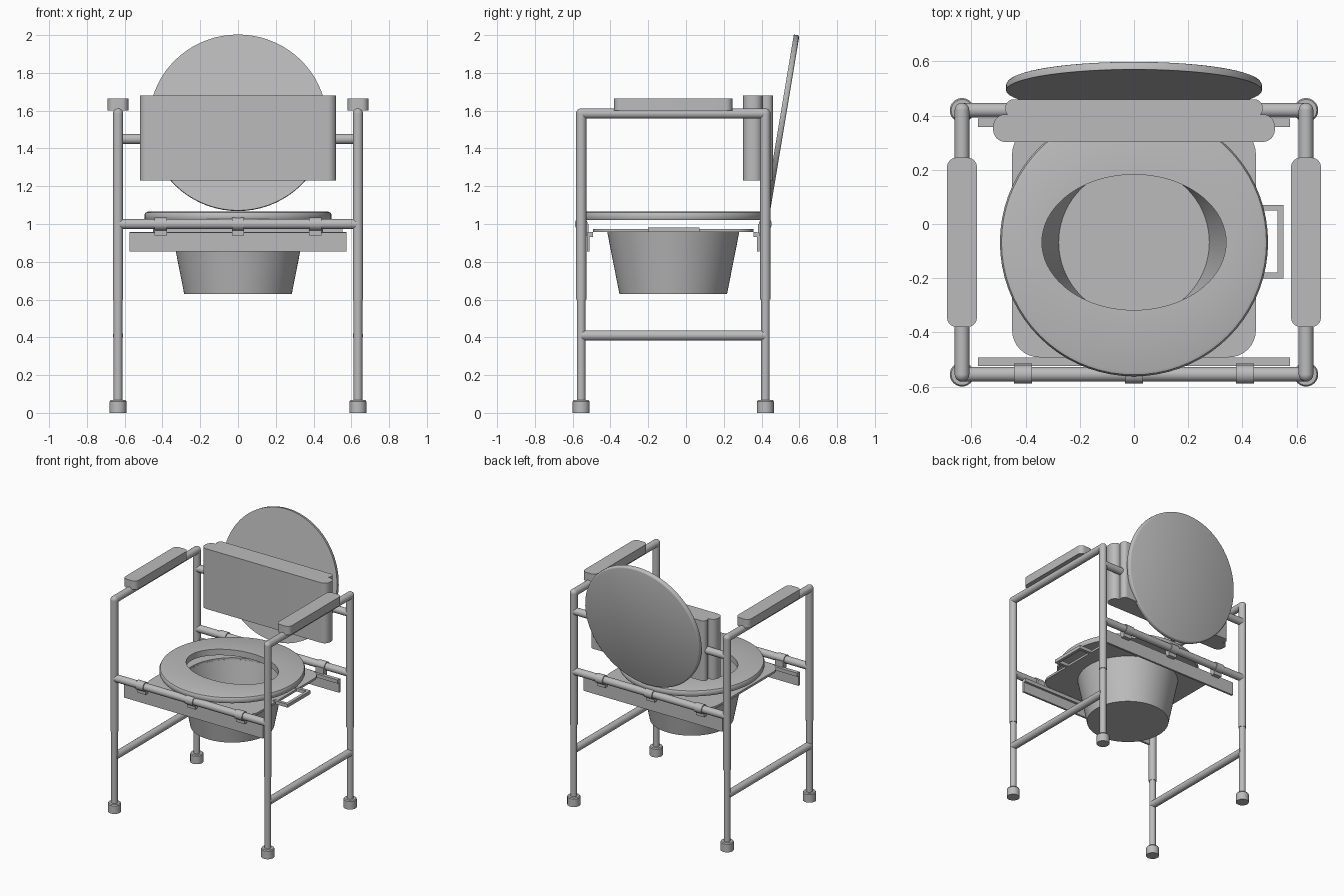
import bpy, bmesh, math
from mathutils import Vector, Matrix

cube = bpy.data.objects.get("Cube")
if cube:
    bpy.data.objects.remove(cube, do_unlink=True)

grey = bpy.data.materials.new("plain grey")
grey.use_nodes = True
COLOUR = (0.5, 0.5, 0.5, 1)
grey.diffuse_color = COLOUR
grey.node_tree.nodes["Principled BSDF"].inputs["Base Color"].default_value = COLOUR

# Shared layout
LEG_X, FRONT_Y, BACK_Y, MID_Y = 0.635, -0.555, 0.42, -0.0675
TUBE = 0.027
SIDES = (("right", -1), ("left", 1))
ENDS = (("front", FRONT_Y, -1), ("back", BACK_Y, 1))


def finish(name, bm):
    bmesh.ops.recalc_face_normals(bm, faces=bm.faces)
    mesh = bpy.data.meshes.new(name)
    bm.to_mesh(mesh)
    bm.free()
    mesh.materials.append(grey)
    mesh.shade_smooth()
    mesh.set_sharp_from_angle(angle=math.radians(35))
    obj = bpy.data.objects.new(name, mesh)
    bpy.context.collection.objects.link(obj)
    return obj


def tube(name, a, b, radius=TUBE):
    a, b = Vector(a), Vector(b)
    turn = (b - a).to_track_quat('Z', 'Y').to_matrix().to_4x4()
    bm = bmesh.new()
    bmesh.ops.create_cone(bm, cap_ends=True, segments=24, radius1=radius, radius2=radius,
                          depth=(b - a).length, matrix=Matrix.Translation((a + b) / 2) @ turn)
    return finish(name, bm)


def box(name, x, y, z):
    bm = bmesh.new()
    size = [hi - lo for lo, hi in (x, y, z)]
    mid = [(hi + lo) / 2 for lo, hi in (x, y, z)]
    bmesh.ops.create_cube(bm, size=1, matrix=Matrix.Translation(mid) @ Matrix.Diagonal((*size, 1)))
    return finish(name, bm)


def loft(name, rings, closed=False, count=72):
    """Elliptical rings (rx, ry, z), joined; capped unless closed into a loop."""
    bm = bmesh.new()
    loops = []
    for rx, ry, z in rings:
        angles = [math.tau * i / count for i in range(count)]
        loops.append([bm.verts.new((rx * math.cos(t), ry * math.sin(t), z)) for t in angles])
    pairs = list(zip(loops, loops[1:]))
    if closed:
        pairs.append((loops[-1], loops[0]))
    else:
        bm.faces.new(loops[0])
        bm.faces.new(loops[-1])
    for p, q in pairs:
        for i in range(count):
            j = (i + 1) % count
            bm.faces.new((p[i], p[j], q[j], q[i]))
    return finish(name, bm)


def slab(name, x, y, z, corner, hole=None):
    """Upright slab with rounded plan corners and an optional round hole."""
    bm = bmesh.new()
    plan = []
    centres = ((x[1], y[1], -1, -1), (x[0], y[1], 1, -1), (x[0], y[0], 1, 1), (x[1], y[0], -1, 1))
    for k, (cx, cy, sx, sy) in enumerate(centres):
        for i in range(9):
            t = math.pi / 2 * (k + i / 8)
            plan.append((cx + corner * (sx + math.cos(t)), cy + corner * (sy + math.sin(t))))
    outlines = [plan]
    if hole:
        steps = [math.tau * i / 72 for i in range(72)]
        outlines.append([(hole * math.cos(t), MID_Y + hole * math.sin(t)) for t in steps])
    edges = []
    for outline in outlines:
        verts = [bm.verts.new((px, py, z[0])) for px, py in outline]
        edges += [bm.edges.new((v, verts[i - 1])) for i, v in enumerate(verts)]
    if hole:
        bmesh.ops.triangle_fill(bm, use_beauty=True, edges=edges)
    else:
        bm.faces.new(verts)
    grown = bmesh.ops.extrude_face_region(bm, geom=bm.faces[:], use_keep_orig=True)["geom"]
    moved = [g for g in grown if isinstance(g, bmesh.types.BMVert)]
    bmesh.ops.translate(bm, verts=moved, vec=(0, 0, z[1] - z[0]))
    return finish(name, bm)


# Legs, arms and side rails
ARM_Z = 1.585
for side, s in SIDES:
    x = s * LEG_X
    for end, y, d in ENDS:
        tube(f"{side}_{end}_leg", (x, y, 0.6), (x, y, ARM_Z))
        tube(f"{side}_{end}_leg_extension", (x, y, 0.03), (x, y, 0.62), 0.023)
        foot = loft(f"{side}_{end}_foot", [(0.045, 0.045, 0), (0.045, 0.045, 0.06),
                                           (0.04, 0.04, 0.067)], count=32)
        foot.location = (x, y, 0)
        bm = bmesh.new()
        bmesh.ops.create_uvsphere(bm, u_segments=24, v_segments=12, radius=TUBE,
                                  matrix=Matrix.Translation((x, y, ARM_Z)))
        finish(f"{side}_{end}_elbow", bm)
    tube(f"{side}_arm_rail", (x, FRONT_Y, ARM_Z), (x, BACK_Y, ARM_Z))
    tube(f"{side}_lower_rail", (x, FRONT_Y, 0.41), (x, BACK_Y, 0.41))
    slab(f"{side}_armrest", (x - 0.055, x + 0.055), (-0.38, 0.245), (1.6, 1.665), 0.035)

# Seat rails with collars, clips and hanging bracket strips
for end, y, d in ENDS:
    tube(f"{end}_seat_rail", (-LEG_X, y, 1), (LEG_X, y, 1))
    for place, x in (("right", -0.41), ("middle", 0), ("left", 0.41)):
        tube(f"{end}_{place}_collar", (x - 0.033, y, 1), (x + 0.033, y, 1), 0.034)
        box(f"{end}_{place}_clip", (x - 0.033, x + 0.033), sorted((y, y - d * 0.04)), (0.94, 1))
    box(f"{end}_bracket", (-0.575, 0.575), sorted((y - d * 0.03, y - d * 0.045)), (0.855, 0.955))
    box(f"{end}_bracket_ledge", (-0.575, 0.575), sorted((y - d * 0.045, y - d * 0.062)),
        (0.93, 0.957))

# Backrest on its rail
tube("backrest_rail", (-LEG_X, BACK_Y, 1.45), (LEG_X, BACK_Y, 1.45))
slab("backrest_pad", (-0.52, 0.52), (0.303, 0.405), (1.23, 1.68), 0.045)
slab("backrest_rear_pad", (-0.475, 0.475), (0.395, 0.46), (1.23, 1.68), 0.03)

# Bucket, its mounting plate and its handle
bucket = loft("bucket", [(0.285, 0.285, 0.63), (0.35, 0.35, 0.96), (0.342, 0.342, 0.96),
                         (0.278, 0.278, 0.64)])
bucket.location.y = MID_Y
slab("mounting_plate", (-0.45, 0.45), (-0.492, 0.358), (0.957, 0.973), 0.1, hole=0.343)
for name, y in (("front", -0.19), ("back", 0.06)):
    box(f"handle_{name}_arm", (0.43, 0.55), (y - 0.011, y + 0.011), (0.957, 0.982))
box("handle_grip", (0.53, 0.552), (-0.201, 0.071), (0.957, 0.982))

# Oval-holed seat ring
seat = loft("seat_ring", [(0.34, 0.25, 1.02), (0.49, 0.49, 1.02), (0.495, 0.495, 1.03),
                          (0.495, 0.495, 1.05), (0.489, 0.489, 1.061), (0.478, 0.478, 1.065),
                          (0.34, 0.25, 1.065)], closed=True)
seat.location.y = MID_Y

# Raised lid leaning back
lid = loft("lid", [(0.472, 0.472, -0.015), (0.472, 0.472, 0.006), (0.468, 0.468, 0.012),
                   (0.461, 0.461, 0.015)])
lid.location = (0, 0.508, 1.535)
lid.rotation_euler.x = -math.pi / 2 - 0.165 + math.radians(0)
